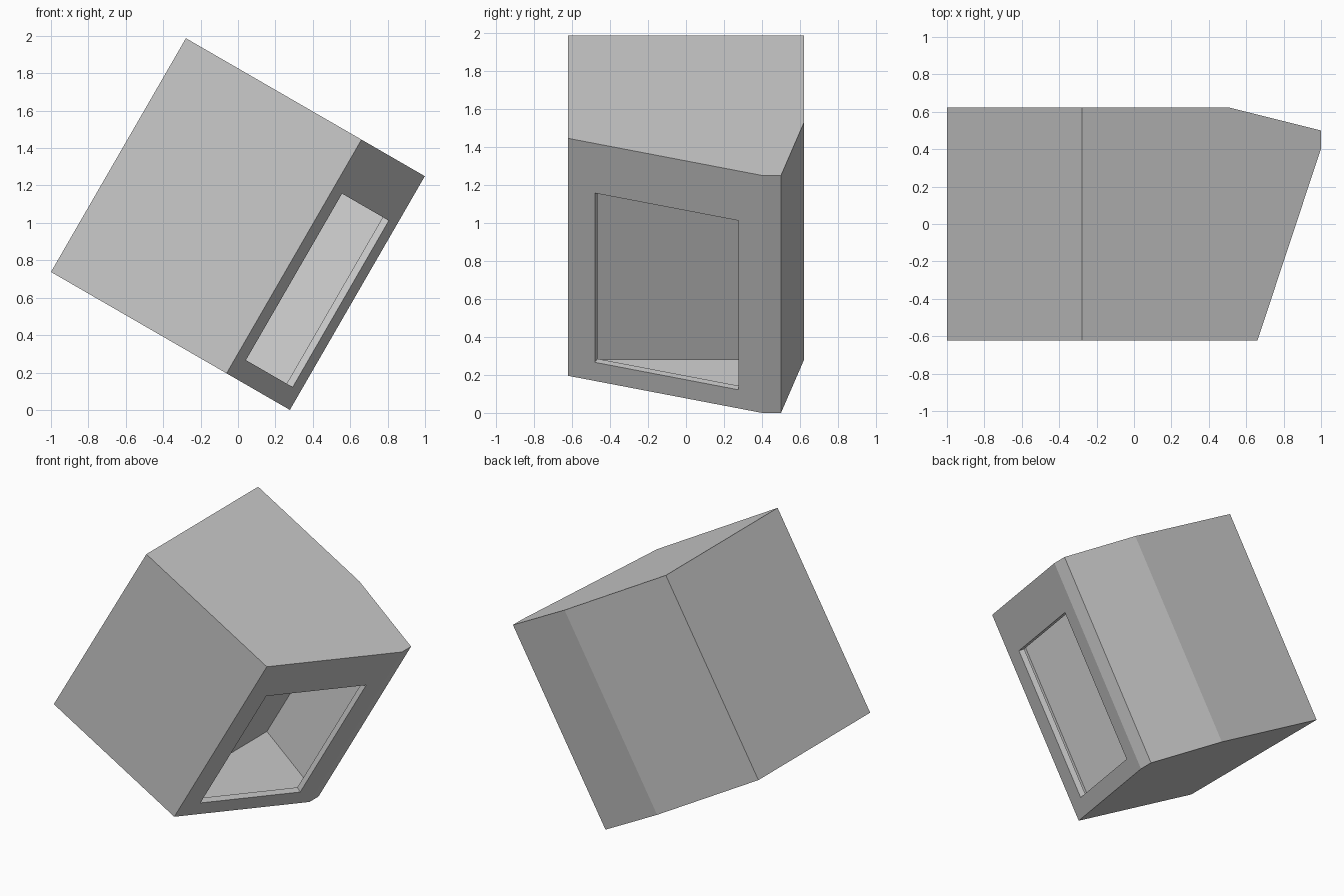
import bpy, bmesh, math
from mathutils import Vector

if "Cube" in bpy.data.objects:
    bpy.data.objects.remove(bpy.data.objects["Cube"])

H = 1.443                      # length of the extrusion
bm = bmesh.new()

# Plan outline, extruded along local z (anticlockwise)
outline = [(0, -.622), (.912, -.622), (1.084, -.622), (1.475, .40),
           (1.475, .50), (.912, .622), (0, .622)]
bot = [bm.verts.new((u, y, 0)) for u, y in outline]
top = [bm.verts.new((u, y, H)) for u, y in outline]
n = len(outline)


def wall(i, j):
    bm.faces.new((bot[i], bot[j], top[j], top[i]))


def ring(a, b):
    for i in range(4):
        j = (i + 1) % 4
        bm.faces.new((a[i], a[j], b[j], b[i]))


# Outer walls, leaving out the slanted face with the opening
for i in range(n):
    if i != 2:
        wall(i, (i + 1) % n)

# End caps, split where the inner partition meets them
for ids in ((0, 1, 5, 6), (1, 2, 3, 4, 5)):
    bm.faces.new([top[i] for i in ids])
    bm.faces.new([bot[i] for i in reversed(ids)])

# Partition at the back of the open recess
wall(1, 5)

# Slanted frame and the short rim going inward from its opening
a, b = bot[2].co, bot[3].co


def on_slant(y, z):
    p = a.lerp(b, (y - a.y) / (b.y - a.y))
    return Vector((p.x, y, z))


d = (b - a).normalized()
inward = Vector((-d.y, d.x, 0)) * .04
hole = [on_slant(y, z) for y, z in
        ((-.48, .113), (.275, .113), (.275, 1.141), (-.48, 1.141))]
edge = [bm.verts.new(p) for p in hole]
deep = [bm.verts.new(p + inward) for p in hole]
ring((bot[2], bot[3], top[3], top[2]), edge)
ring(edge, deep)

# Tilted housing object
me = bpy.data.meshes.new("tilted_housing")
bm.to_mesh(me)
bm.free()
ob = bpy.data.objects.new("tilted_housing", me)
bpy.context.collection.objects.link(ob)
ob.rotation_euler = (0, math.radians(30), 0)
ob.location = (-1, 0, .7375)
